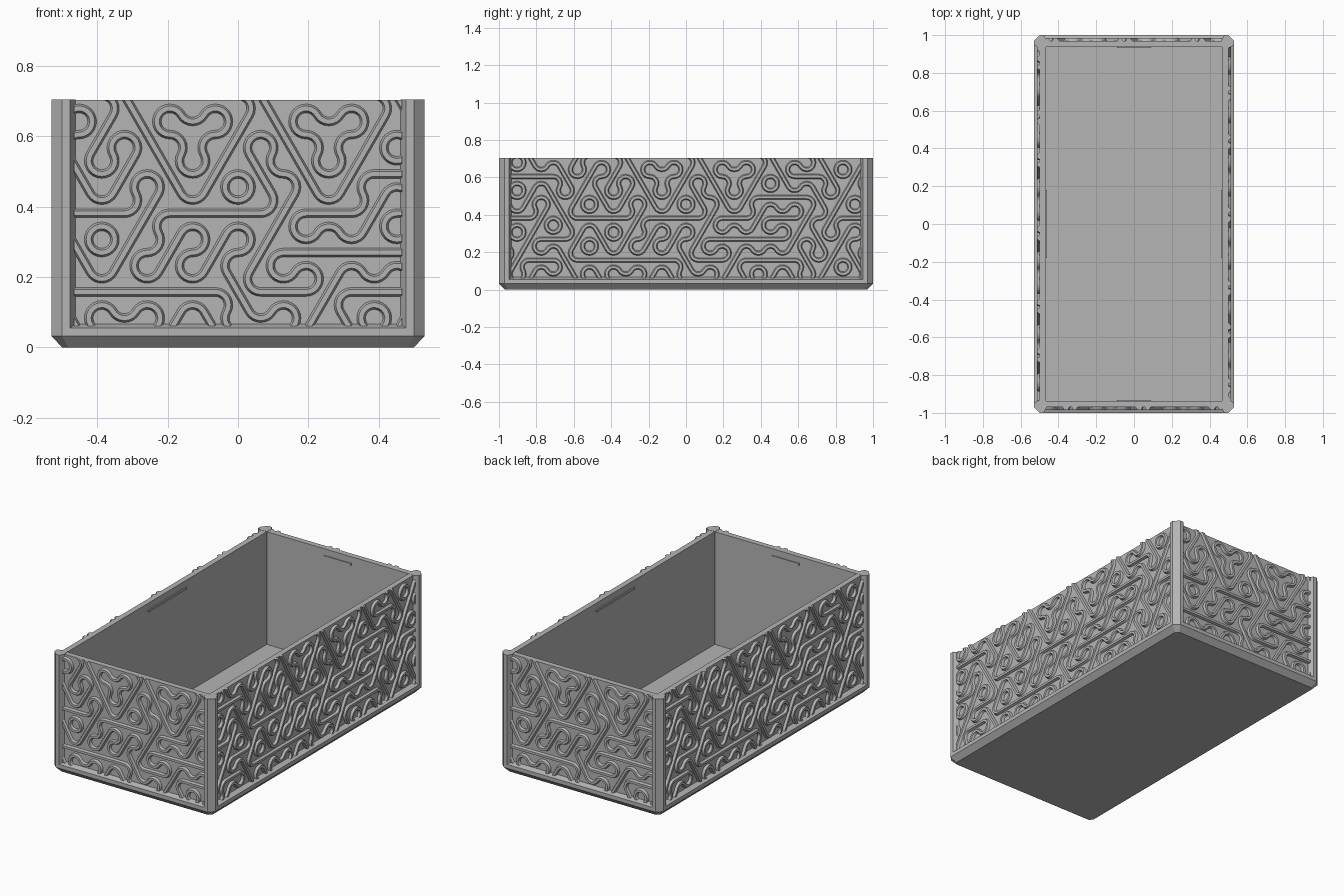
import bpy, bmesh, math
from mathutils import Vector

if "Cube" in bpy.data.objects:
    bpy.data.objects.remove(bpy.data.objects["Cube"], do_unlink=True)

grey = bpy.data.materials.new("plain_grey")
grey.use_nodes = True
grey.diffuse_color = (0.46, 0.46, 0.46, 1)
grey.node_tree.nodes["Principled BSDF"].inputs["Base Color"].default_value = grey.diffuse_color

HX, HY, TOP = 0.53, 1.0, 0.703      # half sizes and height
RECESS, WALL = 0.03, 0.033          # panel recess and wall thickness
SIDE = 0.0745                       # hexagon side of the maze pattern


def finish(name, bm, smooth=False):
    bmesh.ops.recalc_face_normals(bm, faces=bm.faces)
    mesh = bpy.data.meshes.new(name)
    bm.to_mesh(mesh)
    bm.free()
    mesh.materials.append(grey)
    obj = bpy.data.objects.new(name, mesh)
    bpy.context.collection.objects.link(obj)
    if smooth:
        bpy.ops.object.select_all(action="DESELECT")
        obj.select_set(True)
        bpy.context.view_layer.objects.active = obj
        bpy.ops.object.shade_smooth_by_angle(angle=math.radians(30))
    return obj


def loft(name, rings):
    bm = bmesh.new()
    loops = [[bm.verts.new(p) for p in ring] for ring in rings]
    n = len(loops[0])
    for a, b in zip(loops, loops[1:]):
        for i in range(n):
            j = (i + 1) % n
            bm.faces.new((a[i], a[j], b[j], b[i]))
    bm.faces.new(loops[0])
    bm.faces.new(loops[-1])
    return finish(name, bm)


def outline(inset, cut, z):
    x, y = HX - inset, HY - inset
    return [(x, y - cut, z), (x - cut, y, z), (cut - x, y, z), (-x, y - cut, z),
            (-x, cut - y, z), (cut - x, -y, z), (x - cut, -y, z), (x, cut - y, z)]


# Open box: chamfered foot, bottom rail, recessed walls, rim, cavity
inner = RECESS + WALL
loft("box_body", [outline(0.03, 0.018, 0), outline(0, 0.03, 0.032), outline(0, 0.03, 0.055),
                  outline(RECESS, 0.001, 0.066), outline(RECESS, 0.001, TOP),
                  outline(inner, 0.001, TOP), outline(inner, 0.001, 0.032)])

# Corner posts with chamfered edges
post = [(HX, 0.97), (0.5, HY), (0.477, HY), (0.462, 0.97), (0.468, 0.938),
        (0.5, 0.932), (HX, 0.947)]
for sx, side in ((1, "left"), (-1, "right")):
    for sy, end in ((1, "back"), (-1, "front")):
        loft(f"{end}_{side}_post",
             [[(sx * x, sy * y, z) for x, y in post] for z in (0.032, TOP + 0.001)])

# Maze tiles from bottom row to top row; each letter is one hexagon
ROWS = ["BFYBBYFBHFBFBFHF",
        "FHBHHHHBHFHHBFB",
        "BFHFBFFFFHHHFBFF",
        "HFBHHFHHFHFHFFH",
        "BFBFBFBFBBFHHBFB",
        "HHBFFBYFBYFBHBF",
        "FBHFHBHHBHHBHBHH"]
# Straight direction (or None) and the corners that arcs wrap around, in degrees
TILES = {"H": (0, (90, 270)), "F": (60, (150, 330)), "B": (120, (30, 210)),
         "Y": (None, (90, 210, 330)), "A": (None, (30, 150, 270))}
PROFILE = [(-0.014, -0.004), (-0.007, 0.014), (0.007, 0.014), (0.014, -0.004)]
STEPS = 8


def polar(deg):
    return Vector((math.cos(math.radians(deg)), math.sin(math.radians(deg))))


def tile_paths(center, kind):
    """Each path is a list of (point, sideways direction)."""
    line, corners = TILES[kind]
    paths = []
    if line is not None:
        d = polar(line)
        reach = SIDE * math.sqrt(3) / 2
        paths.append([(center + d * reach * k, polar(line + 90)) for k in (-1, 1)])
    for c in corners:
        pivot = center + polar(c) * SIDE
        arc = []
        for i in range(STEPS + 1):
            d = polar(c + 120 + 120 * i / STEPS)
            arc.append((pivot + d * SIDE / 2, d))
        paths.append(arc)
    return paths


def maze_panel(name, normal, half, dist):
    normal = Vector(normal)
    along = Vector((-normal.y, normal.x, 0))
    up = Vector((0, 0, 1))
    bm = bmesh.new()
    for r, row in enumerate(ROWS):
        for i, kind in enumerate(row):
            u = (i - (len(row) - 1) / 2) * SIDE * math.sqrt(3)
            if abs(u) > half + SIDE:
                continue
            center = Vector((u, 0.381 + (r - 3) * SIDE * 1.5))
            for path in tile_paths(center, kind):
                prev = None
                for p, d in path:
                    ring = []
                    for w, h in PROFILE:
                        q = p + d * w
                        ring.append(bm.verts.new(along * q.x + up * q.y + normal * (dist + h)))
                    if prev:
                        for a in range(4):
                            b = (a + 1) % 4
                            bm.faces.new((prev[a], prev[b], ring[b], ring[a]))
                    prev = ring
    bmesh.ops.remove_doubles(bm, verts=bm.verts, dist=0.0002)
    # Trim to the framed panel and close the cut ends
    for co, no in ((along * half, along), (along * -half, -along),
                   (up * (TOP - 0.0005), up), (up * 0.06, -up)):
        cut = bmesh.ops.bisect_plane(bm, geom=bm.verts[:] + bm.edges[:] + bm.faces[:],
                                     plane_co=co, plane_no=no, clear_outer=True)
        edges = [e for e in cut["geom_cut"] if isinstance(e, bmesh.types.BMEdge)]
        bmesh.ops.holes_fill(bm, edges=edges, sides=0)
    finish(name, bm, smooth=True)


maze_panel("front_maze_ridges", (0, -1, 0), 0.466, HY - RECESS)
maze_panel("back_maze_ridges", (0, 1, 0), 0.466, HY - RECESS)
maze_panel("left_maze_ridges", (1, 0, 0), 0.936, HX - RECESS)
maze_panel("right_maze_ridges", (-1, 0, 0), 0.936, HX - RECESS)


# Thin catch strips inside the walls, just below the rim
def catch(name, x, y, hx, hy):
    loft(name, [[(x + a * hx, y + b * hy, z) for a, b in ((1, 1), (-1, 1), (-1, -1), (1, -1))]
                for z in (0.652, 0.664)])


for s, end, side in ((1, "back", "left"), (-1, "front", "right")):
    catch(f"{end}_catch", 0, s * (HY - inner), 0.09, 0.006)
    catch(f"{side}_catch", s * (HX - inner), 0, 0.006, 0.18)
